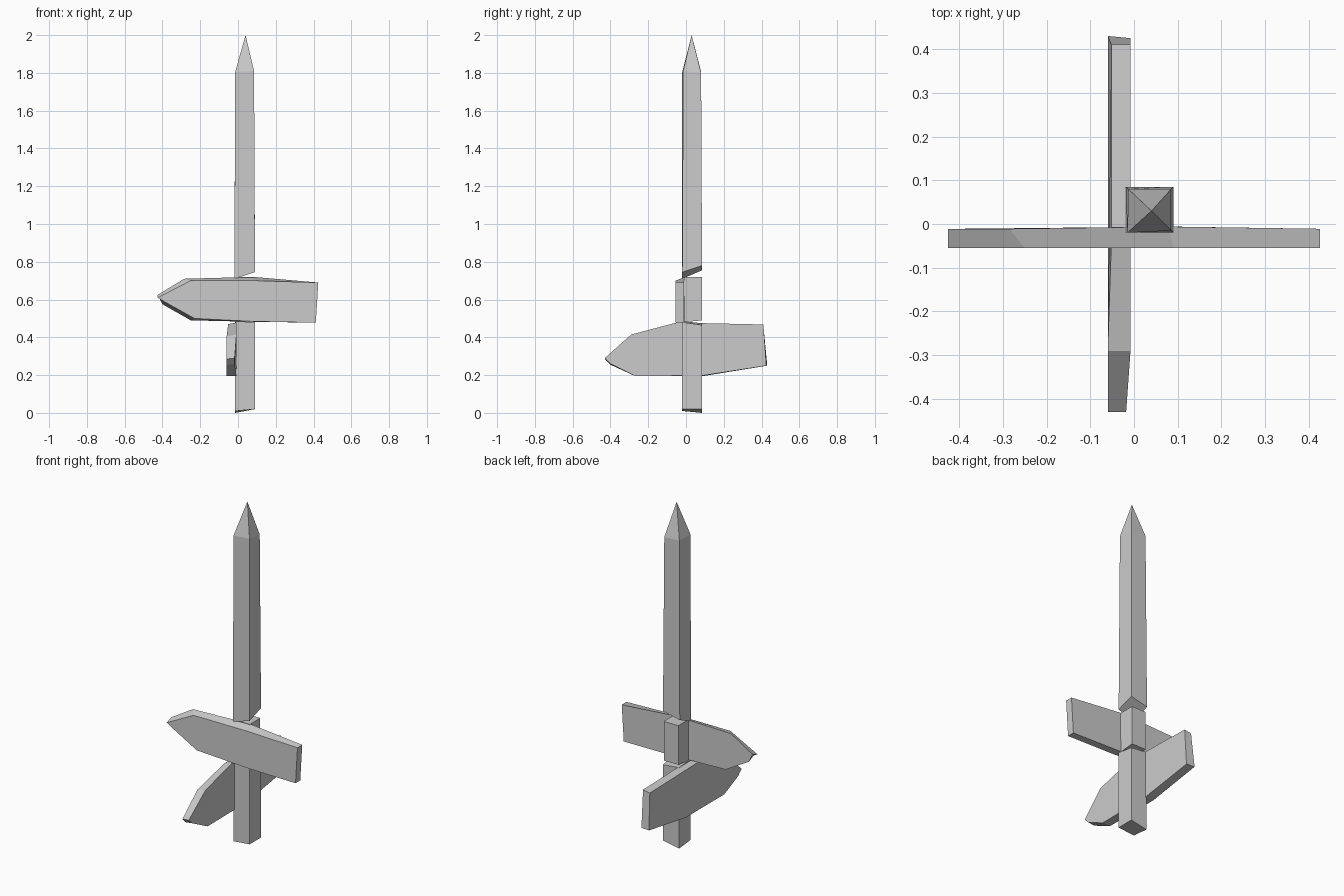
import bpy, bmesh

if "Cube" in bpy.data.objects:
    bpy.data.objects.remove(bpy.data.objects["Cube"])


def make_object(name, verts, faces):
    mesh = bpy.data.meshes.new(name)
    mesh.from_pydata(verts, [], faces)
    bm = bmesh.new()
    bm.from_mesh(mesh)
    bmesh.ops.recalc_face_normals(bm, faces=bm.faces)
    bm.to_mesh(mesh)
    bm.free()
    ob = bpy.data.objects.new(name, mesh)
    bpy.context.collection.objects.link(ob)
    return ob


def bridge(name, near, far):
    """Join two matching outlines into a closed solid."""
    n = len(near)
    sides = [(i, (i + 1) % n, n + (i + 1) % n, n + i) for i in range(n)]
    return make_object(name, near + far, sides + [tuple(range(n)), tuple(range(n, 2 * n))])


# Post corners in order: front left, front right, back right, back left
X0, X1, Y0, Y1 = -0.015, 0.09, -0.02, 0.085
CORNERS = [(X0, Y0), (X1, Y0), (X1, Y1), (X0, Y1)]


def post_ring(heights, corners=CORNERS):
    return [(x, y, z) for (x, y), z in zip(corners, heights)]


# Lower and middle post sections with rough sawn ends
bridge("lower_post", post_ring((0.01, 0.02, 0.02, 0.0)),
       post_ring((0.485, 0.48, 0.465, 0.475)))
mid = [(-0.01, -0.012), (0.085, -0.012), (0.085, Y1), (-0.01, Y1)]
bridge("middle_post", post_ring((0.48, 0.48, 0.49, 0.49), mid),
       post_ring((0.72,) * 4, mid))

# Upper post with slanted base and pointed top
base = post_ring((0.71, 0.745, 0.78, 0.755), [(-0.019, Y0), (X1, Y0), (X1, Y1), (-0.019, Y1)])
shoulder = post_ring((1.805, 1.81, 1.80, 1.805), [(-0.015, -0.02), (0.085, -0.015), (0.085, 0.08), (-0.013, 0.08)])
make_object("upper_post", base + shoulder + [(0.04, 0.03, 2.0)],
            [(0, 1, 2, 3)]
            + [(i, (i + 1) % 4, 4 + (i + 1) % 4, 4 + i) for i in range(4)]
            + [(4 + i, 4 + (i + 1) % 4, 8) for i in range(4)])

# Upper arrow board, facing front
front = [(-0.425, 0.61), (-0.25, 0.70), (0.09, 0.70), (0.425, 0.69),
         (0.412, 0.478), (0.09, 0.484), (-0.23, 0.50), (-0.40, 0.595)]
back = [(-0.425, 0.625), (-0.285, 0.71), (0.08, 0.72), (0.425, 0.69),
        (0.412, 0.478), (0.09, 0.482), (-0.25, 0.49), (-0.40, 0.575)]
bridge("upper_arrow_board", [(x, -0.055, z) for x, z in front],
       [(x, -0.006 if abs(x) < 0.1 else -0.011, z) for x, z in back])

# Lower arrow board, facing left
outer = [(-0.43, 0.285), (-0.29, 0.405), (-0.05, 0.47), (0.41, 0.46),
         (0.43, 0.25), (0.09, 0.195), (-0.27, 0.195), (-0.40, 0.255)]
inner = [(-0.43, 0.29), (-0.29, 0.415), (-0.05, 0.478), (0.41, 0.468),
         (0.425, 0.25), (0.09, 0.198), (-0.27, 0.195), (-0.40, 0.26)]
bridge("lower_arrow_board",
       [(-0.052 if z > 0.44 else -0.06, y, z) for y, z in outer],
       [(-0.018 if y < -0.35 else -0.008, y, z) for y, z in inner])
